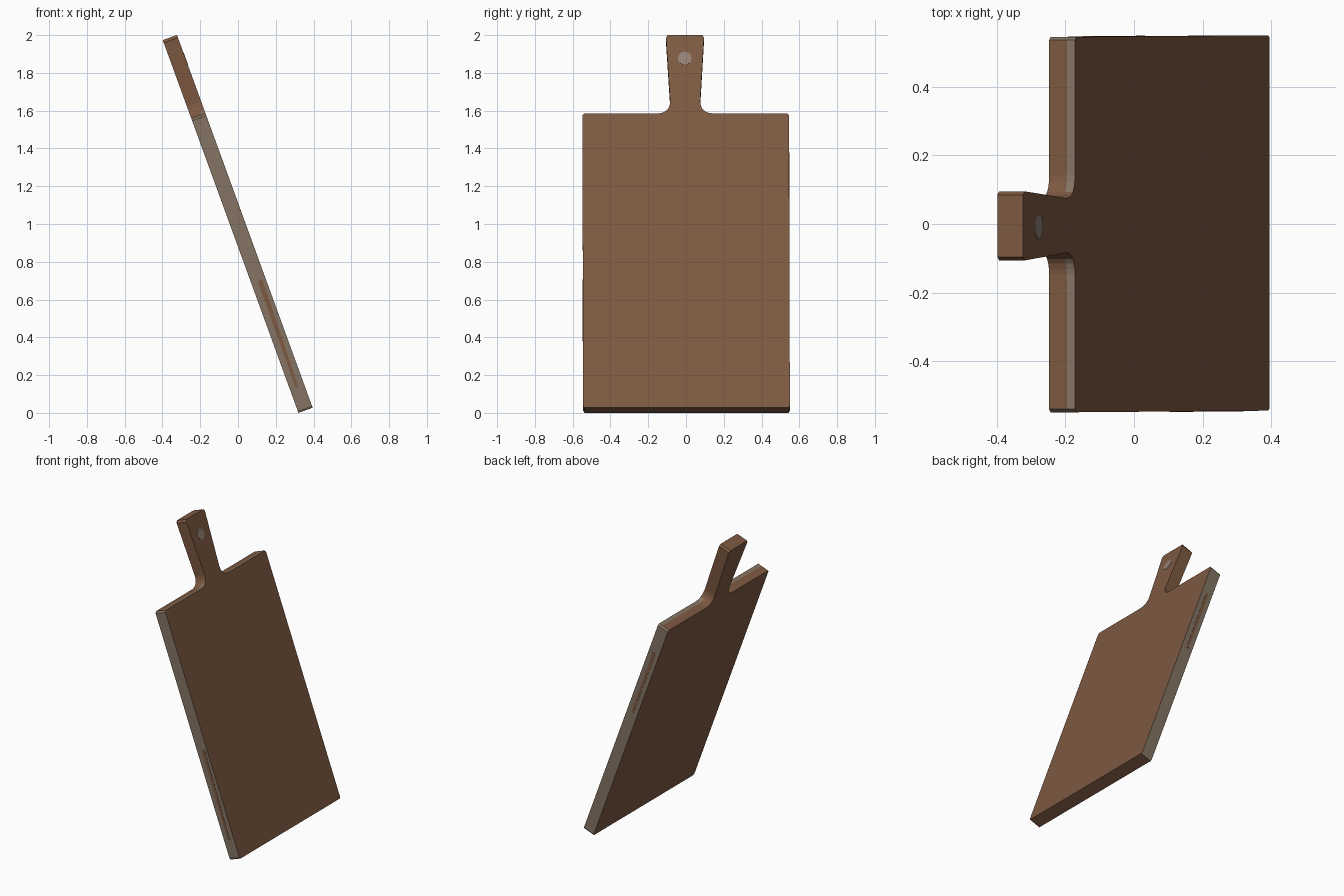
import bpy, bmesh, math

if "Cube" in bpy.data.objects:
    bpy.data.objects.remove(bpy.data.objects["Cube"])

TILT = math.radians(20)
THICK = 0.08


def material(name, rgb):
    m = bpy.data.materials.new(name)
    m.diffuse_color = (*rgb, 1)
    m.use_nodes = True
    m.node_tree.nodes["Principled BSDF"].inputs["Base Color"].default_value = m.diffuse_color
    return m


brown = material("walnut brown", (0.205, 0.100, 0.053))
grey = material("worn edge", (0.235, 0.175, 0.125))
pale = material("pale spot", (0.29, 0.22, 0.18))


def place(y, v, n):
    """Board coordinates (across, along, through) to the leaning position."""
    y += 0.006 * (0.5 - v / 2.1)
    return (0.32 - v * math.sin(TILT) + n * math.cos(TILT), y,
            v * math.cos(TILT) + n * math.sin(TILT))


def prism(name, loops, mats, side_rule=lambda p, q, layer: 0):
    """Joins matching loops of (y, v, n) points and caps both ends."""
    bm = bmesh.new()
    rings = [[bm.verts.new(place(*p)) for p in loop] for loop in loops]
    bm.faces.new(rings[0][::-1])
    bm.faces.new(rings[-1])
    count = len(rings[0])
    for k in range(len(rings) - 1):
        for i in range(count):
            j = (i + 1) % count
            f = bm.faces.new((rings[k][i], rings[k][j], rings[k + 1][j], rings[k + 1][i]))
            f.material_index = side_rule(loops[k][i], loops[k][j], k)
    bmesh.ops.recalc_face_normals(bm, faces=bm.faces[:])
    mesh = bpy.data.meshes.new(name)
    bm.to_mesh(mesh)
    bm.free()
    for m in mats:
        mesh.materials.append(m)
    ob = bpy.data.objects.new(name, mesh)
    bpy.context.collection.objects.link(ob)
    return ob


# Half outline: board corners, shoulder fillet, flared handle
half = [(0.54, 0), (0.547, 0.012), (0.547, 1.646), (0.538, 1.658)]
a, b, c = (0.145, 1.658), (0.08, 1.66), (0.077, 1.725)
for i in range(7):
    t = i / 6
    half.append(tuple((1 - t) ** 2 * a[k] + 2 * t * (1 - t) * b[k] + t * t * c[k]
                      for k in (0, 1)))
half += [(0.098, 2.085), (0.088, 2.1)]
outline = half + [(-y - (0.005 if v > 1.66 else 0), v) for y, v in reversed(half)]


def edge_colour(p, q, layer):
    long_side = abs(p[0]) > 0.5 and abs(q[0]) > 0.5 and abs(p[1] - q[1]) > 0.005
    shoulder = min(p[1], q[1]) > 1.6 and max(p[1], q[1]) < 1.68
    return int((long_side and p[0] * q[0] > 0) or (shoulder and layer == 1))


# Board with handle
prism("cutting_board", [[(y, v, n) for y, v in outline] for n in (0, THICK * 0.68, THICK)],
      [brown, grey], edge_colour)

# Pale spot on the front of the handle
spot = [(-0.004 + 0.036 * math.cos(i * math.tau / 24), 1.969 + 0.036 * math.sin(i * math.tau / 24))
        for i in range(24)]
prism("handle_spot", [[(y, v, n) for y, v in spot] for n in (THICK - 0.001, THICK + 0.0015)], [pale])


# Brown streaks on the worn long edges
def streak(name, side, pts):
    prism(name, [[(side * y, v, n) for v, n in pts] for y in (0.545, 0.5485)], [brown])


streak("left_edge_streak", -1, [(0.13, 0.032), (0.73, 0.036), (0.73, 0.062), (0.13, 0.046)])
streak("right_edge_streak", 1, [(0.97, 0.03), (1.45, 0.028), (1.45, 0.05), (0.97, 0.046)])
